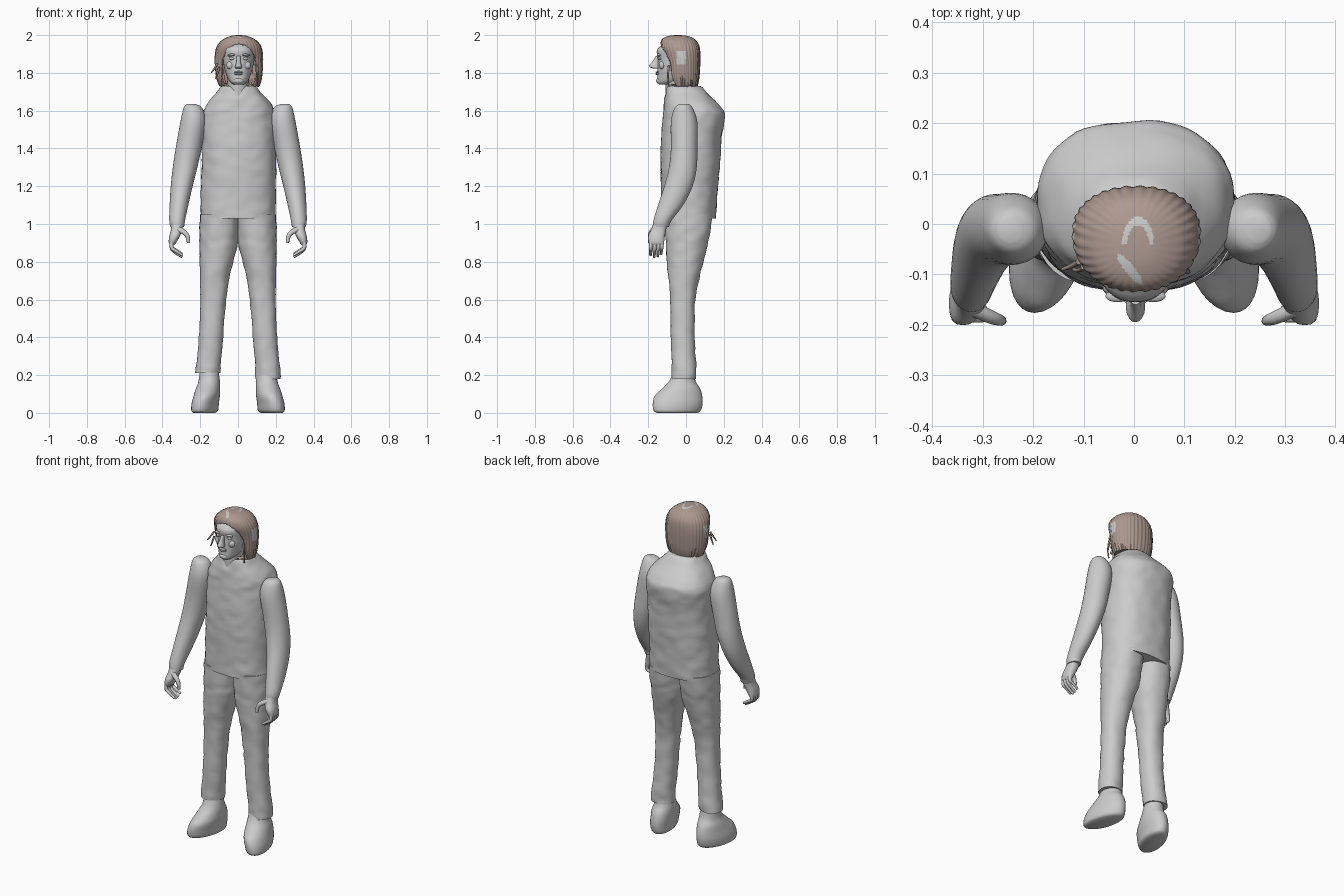
import bpy, bmesh, math
from mathutils import Vector, noise

cube = bpy.data.objects.get("Cube")
if cube:
    bpy.data.objects.remove(cube, do_unlink=True)


def material(name, rgb):
    m = bpy.data.materials.new(name)
    m.use_nodes = True
    m.diffuse_color = (*rgb, 1)
    m.node_tree.nodes["Principled BSDF"].inputs["Base Color"].default_value = (*rgb, 1)
    return m


GREY = material("plain grey", (0.6, 0.6, 0.6))
BROWN = material("hair brown", (0.42, 0.32, 0.28))


def finish(ob, mats=(GREY,), angle=50):
    for m in mats:
        ob.data.materials.append(m)
    bpy.ops.object.select_all(action='DESELECT')
    ob.select_set(True)
    bpy.context.view_layer.objects.active = ob
    bpy.ops.object.shade_smooth_by_angle(angle=math.radians(angle))
    return ob


def resample(rows, steps):
    """Catmull-Rom interpolation between the given rings."""
    out = []
    for i in range(len(rows) - 1):
        quad = [rows[max(i - 1, 0)], rows[i], rows[i + 1], rows[min(i + 2, len(rows) - 1)]]
        for k in range(steps):
            t = k / steps
            out.append([b + 0.5 * t * (c - a + t * (2 * a - 5 * b + 4 * c - d + t * (3 * (b - c) + d - a)))
                        for a, b, c, d in zip(*quad)])
    return out + [list(rows[-1])]


def loft(name, rings, segs=32, steps=4, side=1, power=1.0, shape=None, edit=None,
         mats=(GREY,), caps=True):
    """Skin through horizontal ovals given as (z, x min, x max, y min, y max)."""
    bm = bmesh.new()
    loops = []
    for z, x0, x1, y0, y1 in resample(rings, steps):
        loop = []
        for k in range(segs):
            a = 2 * math.pi * k / segs
            c, s = math.cos(a), math.sin(a)
            c = math.copysign(abs(c) ** power, c)
            s = math.copysign(abs(s) ** power, s)
            p = Vector(((x0 + x1) / 2 + (x1 - x0) / 2 * c, (y0 + y1) / 2 + (y1 - y0) / 2 * s, z))
            if shape:
                p = shape(p, a)
            p.x *= side
            loop.append(bm.verts.new(p))
        loops.append(loop)
    for lo, hi in zip(loops, loops[1:]):
        for k in range(segs):
            n = (k + 1) % segs
            bm.faces.new((lo[k], lo[n], hi[n], hi[k]))
    if caps:
        bm.faces.new(loops[0])
        bm.faces.new(loops[-1])
    bmesh.ops.recalc_face_normals(bm, faces=bm.faces)
    if edit:
        edit(bm)
    me = bpy.data.meshes.new(name)
    bm.to_mesh(me)
    bm.free()
    ob = bpy.data.objects.new(name, me)
    bpy.context.collection.objects.link(ob)
    return finish(ob, mats)


def ball(name, loc, size, rot=(0, 0, 0)):
    bpy.ops.mesh.primitive_uv_sphere_add(segments=20, ring_count=12, location=loc, rotation=rot)
    ob = bpy.context.object
    ob.name = name
    ob.scale = size
    return finish(ob)


def tubes(name, paths, radius, side):
    """Tapered rounded tubes along smooth paths."""
    cu = bpy.data.curves.new(name, 'CURVE')
    cu.dimensions = '3D'
    cu.bevel_depth, cu.bevel_resolution, cu.use_fill_caps = radius, 3, True
    for path in paths:
        sp = cu.splines.new('NURBS')
        sp.points.add(len(path) - 1)
        sp.use_endpoint_u, sp.order_u, sp.resolution_u = True, 3, 5
        for i, (x, y, z) in enumerate(path):
            sp.points[i].co = (x * side, y, z, 1)
            sp.points[i].radius = 1 - 0.45 * i / (len(path) - 1)
    ob = bpy.data.objects.new(name, cu)
    bpy.context.collection.objects.link(ob)
    bpy.ops.object.select_all(action='DESELECT')
    ob.select_set(True)
    bpy.context.view_layer.objects.active = ob
    bpy.ops.object.convert(target='MESH')
    return finish(bpy.context.object)


# Cloth wrinkles, and the V opening of the collar
def wrinkle(p, a):
    amount = 0.005 * noise.noise(Vector((p.x * 16, p.y * 16, p.z * 22)))
    return p + Vector((math.cos(a), math.sin(a), 0)) * amount


def torso_shape(p, a):
    if p.z > 1.66 and p.y < 0:
        p.z -= max(0, 0.045 - abs(p.x)) * min(1, (p.z - 1.66) / 0.06)
    return wrinkle(p, a)


loft("shirt_torso", [
    (1.03, -.198, .2, -.13, .16), (1.15, -.197, .2, -.13, .165), (1.3, -.193, .2, -.135, .178),
    (1.45, -.19, .197, -.132, .188), (1.57, -.19, .197, -.122, .205), (1.62, -.175, .185, -.118, .185),
    (1.68, -.128, .137, -.112, .125), (1.73, -.085, .09, -.105, .075), (1.715, -.055, .055, -.1, .03)],
    segs=64, steps=7, power=0.85, shape=torso_shape)

loft("neck", [(1.6, -.065, .065, -.105, .03), (1.7, -.057, .057, -.108, .02),
              (1.8, -.058, .058, -.11, .03)])

# Head with facial features
loft("head", [
    (1.738, -.022, .028, -.142, -.08), (1.752, -.042, .048, -.152, -.03), (1.785, -.06, .066, -.15, .02),
    (1.83, -.073, .079, -.15, .05), (1.875, -.079, .085, -.15, .062), (1.92, -.08, .086, -.154, .06),
    (1.95, -.072, .078, -.125, .045), (1.975, -.05, .055, -.09, .015)], segs=40, power=0.9)
loft("nose", [(1.822, -.008, .014, -.168, -.14), (1.828, -.016, .022, -.187, -.14),
              (1.838, -.014, .02, -.195, -.14), (1.86, -.008, .014, -.178, -.14),
              (1.89, -.007, .013, -.16, -.14)], segs=16)
ball("upper_lip", (.003, -.15, 1.804), (.024, .012, .005))
ball("lower_lip", (.003, -.149, 1.794), (.021, .012, .006))
ball("chin", (.003, -.142, 1.758), (.026, .016, .016))
for side, label in ((1, "left"), (-1, "right")):
    x = .003 + side * .035
    ball(label + "_eye", (x, -.137, 1.876), (.016, .012, .008))
    ball(label + "_brow", (x, -.143, 1.895), (.025, .012, .007), (0, side * .12, 0))
    ball(label + "_cheek", (.003 + side * .042, -.127, 1.84), (.023, .016, .022))
    ball(label + "_ear", (.003 + side * .09, -.03, 1.87), (.014, .026, .034))


# Hair: strand ripples, ragged hem, face opening and pale patches
def strands(p, a):
    fade = min(1, max(0, (2.0 - p.z) / 0.05))
    r = 0.0018 * math.sin(34 * a) * fade
    p += Vector((math.cos(a), math.sin(a), 0)) * r
    if p.z < 1.78:
        p.z += 0.012 * noise.noise(Vector((9 * math.cos(a), 9 * math.sin(a), 0)))
    p.z = min(p.z, 2.0)
    return p


def cut_hair(bm):
    gone = []
    for f in bm.faces:
        c = f.calc_center_median()
        u, v = (c.x - .006) / .093, max(0, c.z - 1.83) / .122
        if c.y < -.045 and u * u + v * v < 1:
            gone.append(f)
            continue
        ring = math.hypot((c.x - .008) / .03, (c.y + .04) / .052)
        arch = c.z > 1.96 and c.y > -.04 and .72 < ring < 1.05
        d, e = c.x + .008 + .8 * (c.y + .09), c.y + .09 - .8 * (c.x + .008)
        tuft = c.z > 1.93 and (d / .012) ** 2 + (e / .05) ** 2 < 1
        by_ear = abs(c.x) > .09 and -.05 < c.y < -.002 and 1.845 < c.z < 1.915
        f.material_index = 1 if arch or tuft or by_ear else 0
    bmesh.ops.delete(bm, geom=gone, context='FACES')


hair = loft("hair", [
    (1.73, -.098, .112, -.085, .06), (1.78, -.115, .126, -.1, .07), (1.87, -.122, .132, -.113, .075),
    (1.93, -.115, .125, -.132, .072), (1.965, -.093, .104, -.132, .058), (1.985, -.066, .076, -.118, .036),
    (1.997, -.032, .042, -.085, .0), (2.0, -.001, .009, -.05, -.035)],
    segs=144, steps=10, power=0.9, shape=strands, edit=cut_hair, mats=(BROWN, GREY))
shell = hair.modifiers.new("thickness", 'SOLIDIFY')
shell.thickness, shell.offset = 0.008, -1
tubes("loose_locks", [
    [(-.11, -.075, 1.85), (-.125, -.085, 1.82), (-.142, -.09, 1.8)],
    [(-.1, -.085, 1.83), (-.108, -.095, 1.79), (-.12, -.09, 1.77)],
    [(.1, -.09, 1.84), (.112, -.1, 1.78), (.105, -.09, 1.725)]], 0.006, 1).data.materials[0] = BROWN


# Shoes with the toes turned out
def toe_out(p, a):
    p.x += -.22 * (p.y + .06) * max(0, 1 - p.z / .2)
    return p


# Limbs, built for each side
for side, label in ((1, "left"), (-1, "right")):
    loft(label + "_arm", [
        (1.635, .225, .27, -.035, .015), (1.615, .19, .288, -.06, .035), (1.54, .17, .305, -.08, .06),
        (1.4, .193, .33, -.08, .06), (1.3, .215, .345, -.09, .057), (1.2, .24, .356, -.115, .035),
        (1.1, .263, .362, -.148, -.015), (1.02, .28, .364, -.172, -.075), (0.985, .285, .358, -.175, -.09)],
        side=side)
    loft(label + "_palm", [
        (1.01, .292, .352, -.17, -.1), (0.97, .295, .355, -.185, -.105), (0.935, .308, .364, -.2, -.112),
        (0.905, .325, .367, -.198, -.116), (0.89, .335, .362, -.19, -.12)], segs=20, side=side, power=0.8)
    tubes(label + "_fingers", [
        [(.347, y, .92), (.357, y - .002, .875), (.335, y - .004, .85 + lift), (.295, y - .004, .825 + lift)]
        for y, lift in ((-.184, .01), (-.164, 0), (-.145, .004), (-.127, .016))], 0.0125, side)
    tubes(label + "_thumb", [
        [(.325, -.165, .975), (.285, -.185, .96), (.262, -.192, .93), (.262, -.192, .9)]], 0.016, side)

    hem = .195 - .015 * side
    loft(label + "_trouser_leg", [
        (hem, .095, .228, -.075, .052), (.25, .09, .224, -.075, .052), (.4, .08, .207, -.08, .045),
        (.6, .062, .2, -.085, .05), (.75, .038, .202, -.097, .08), (.87, .006, .203, -.105, .11),
        (.95, -.003, .204, -.11, .128), (1.05, -.003, .2, -.115, .142)],
        segs=40, steps=6, side=side, power=0.92, shape=wrinkle)
    loft(label + "_shoe", [
        (0, .128, .235, -.155, .06), (.012, .113, .245, -.172, .078), (.05, .107, .245, -.176, .088),
        (.09, .1, .236, -.165, .086), (.13, .097, .225, -.125, .074), (.17, .097, .21, -.088, .05),
        (.24, .105, .2, -.06, .038)], segs=36, side=side, shape=toe_out)
